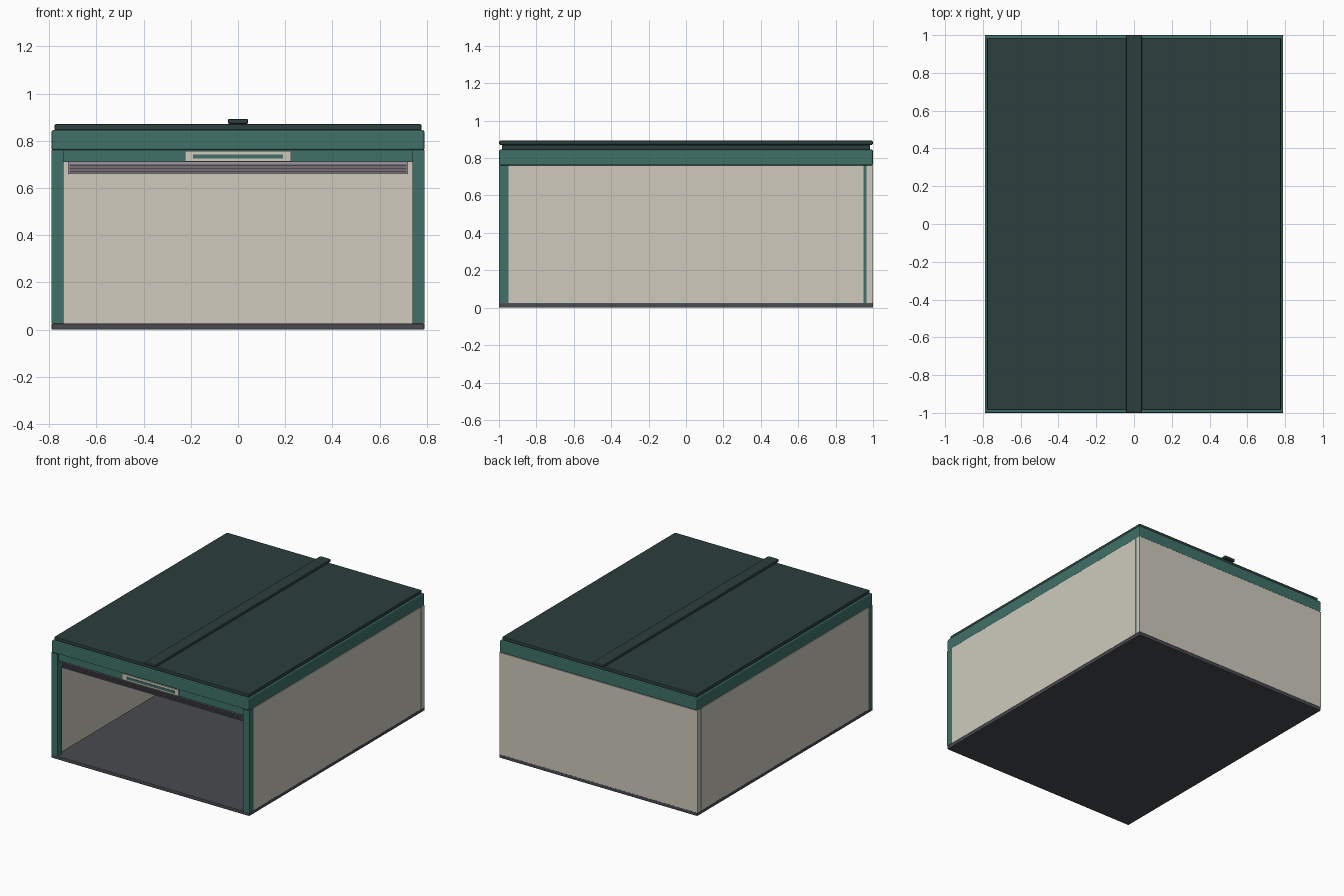
import bpy
import bmesh
from mathutils import Vector

if "Cube" in bpy.data.objects:
    bpy.data.objects.remove(bpy.data.objects["Cube"])


def material(name, rgb):
    m = bpy.data.materials.new(name)
    m.diffuse_color = (*rgb, 1)
    m.use_nodes = True
    m.node_tree.nodes["Principled BSDF"].inputs["Base Color"].default_value = m.diffuse_color
    return m


TEAL = material("teal_paint", (0.05, 0.165, 0.14))
CREAM = material("cream_panel", (0.62, 0.59, 0.51))
ROOF = material("dark_green_roof", (0.025, 0.05, 0.047))
FLOOR = material("dark_grey_floor", (0.065, 0.07, 0.08))
DOOR = material("door_grey", (0.35, 0.31, 0.32))
SLAT = material("slat_grey", (0.07, 0.065, 0.08))


def box(name, x, y, z, mat, bevel=0.0):
    """Box from (min, max) pairs, with an optional chamfered edge."""
    bm = bmesh.new()
    bmesh.ops.create_cube(bm, size=1)
    for v in bm.verts:
        v.co = Vector([(a + b) / 2 + c * (b - a) for c, (a, b) in zip(v.co, (x, y, z))])
    mesh = bpy.data.meshes.new(name)
    bm.to_mesh(mesh)
    bm.free()
    mesh.materials.append(mat)
    ob = bpy.data.objects.new(name, mesh)
    bpy.context.collection.objects.link(ob)
    if bevel:
        mod = ob.modifiers.new("edge", "BEVEL")
        mod.width = bevel
        mod.segments = 2
    return ob


# Floor slab
box("floor", (-0.79, 0.79), (-1, 1), (0, 0.025), FLOOR, 0.004)

# Side walls and corner posts, left and right
for side, s in (("left", -1), ("right", 1)):
    def span(a, b):
        return tuple(sorted((a * s, b * s)))
    box(side + "_wall", span(0.755, 0.79), (-0.95, 0.95), (0.025, 0.76), CREAM)
    box(side + "_front_post", span(0.74, 0.79), (-1, -0.95), (0.025, 0.76), TEAL)
    box(side + "_back_post", span(0.74, 0.79), (0.95, 0.965), (0.025, 0.76), TEAL)

# Back wall
box("back_wall", (-0.79, 0.79), (0.965, 1), (0.025, 0.76), CREAM)

# Lintel with blank sign plate
box("lintel", (-0.74, 0.74), (-0.99, -0.95), (0.71, 0.76), TEAL)
box("sign_plate", (-0.225, 0.225), (-0.997, -0.99), (0.713, 0.757), CREAM)
box("sign_stripe", (-0.19, 0.19), (-1, -0.997), (0.724, 0.742), TEAL)

# Raised shutter with horizontal slats
box("shutter", (-0.72, 0.72), (-0.98, -0.955), (0.66, 0.71), DOOR)
for i in range(3):
    z = 0.665 + i * 0.013
    box(f"shutter_slat_{i + 1}", (-0.715, 0.715), (-0.986, -0.98), (z, z + 0.009), SLAT)

# Roof fascia, roof sheet and ridge cap
box("roof_fascia", (-0.79, 0.79), (-1, 1), (0.76, 0.845), TEAL, 0.008)
box("roof_sheet", (-0.777, 0.777), (-0.985, 0.985), (0.845, 0.871), ROOF, 0.005)
box("ridge_cap", (-0.043, 0.043), (-1, 1), (0.871, 0.893), ROOF, 0.007)
